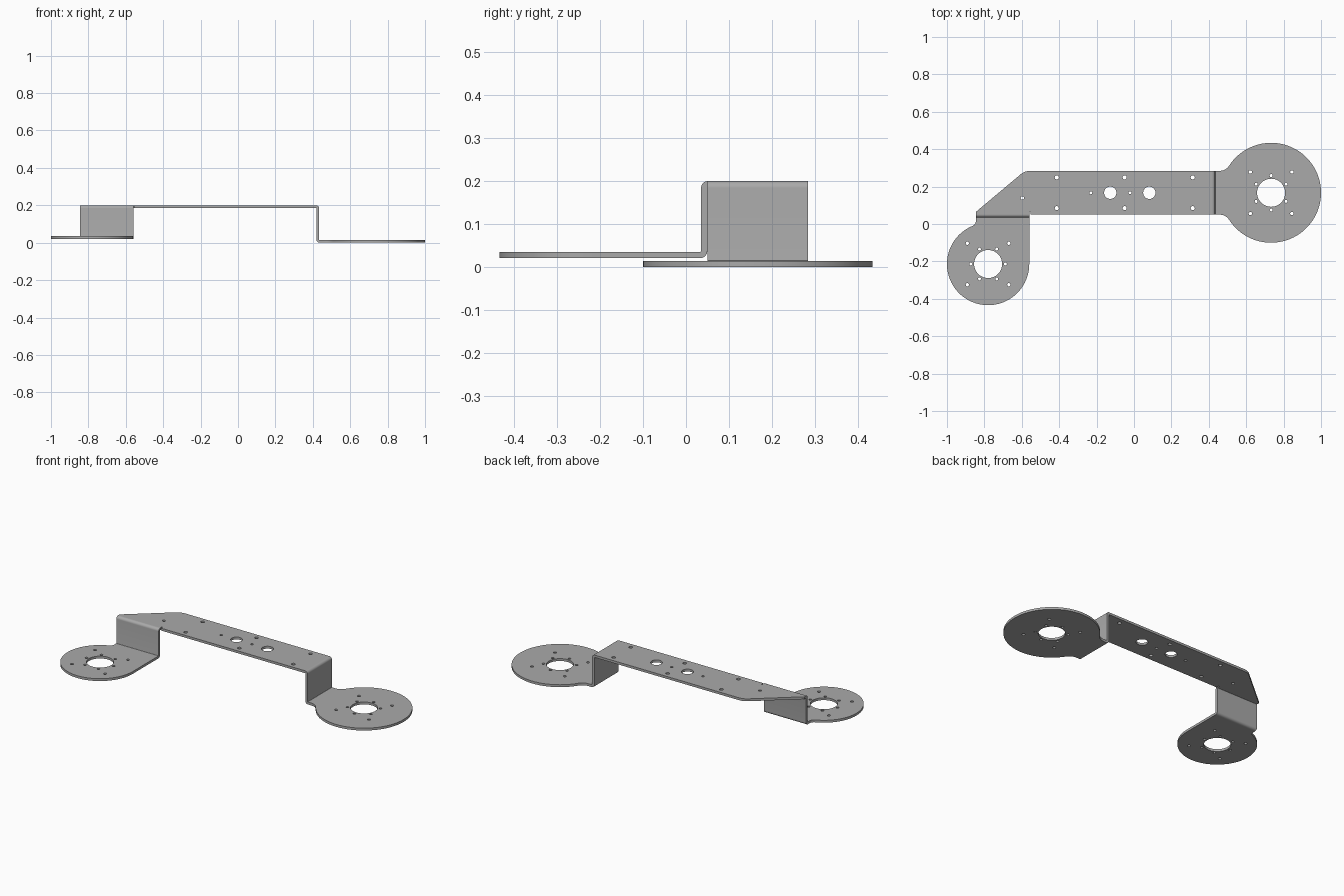
import bpy, bmesh
from math import sin, cos, pi, radians, sqrt, atan2, degrees
from mathutils import Matrix

cube = bpy.data.objects.get("Cube")
if cube:
    bpy.data.objects.remove(cube, do_unlink=True)

T = 0.0145       # sheet thickness
R = 0.002        # inside bend radius
TOP = 0.2        # top of the bridge
MID, HALF = 0.167, 0.117   # bridge centre line and half width

steel = bpy.data.materials.new("brushed_grey_steel")
steel.use_nodes = True
GREY = (0.4, 0.4, 0.4, 1)
steel.diffuse_color = GREY
steel.node_tree.nodes["Principled BSDF"].inputs["Base Color"].default_value = GREY


def arc(cx, cy, r, a0, a1, n=8):
    """Points along an arc, angles in degrees."""
    angles = [radians(a0 + (a1 - a0) * i / n) for i in range(n + 1)]
    return [(cx + r * cos(a), cy + r * sin(a)) for a in angles]


def hole(x, y, r):
    n = 48 if r > 0.02 else 16
    return arc(x, y, r, 0, 360, n)[:-1]


def sheet(name, loops, depth, matrix):
    """Fill an outline with holes, give it depth and place it."""
    curve = bpy.data.curves.new(name + "_outline", 'CURVE')
    curve.dimensions = '2D'
    curve.fill_mode = 'BOTH'
    curve.extrude = depth / 2
    for loop in loops:
        spline = curve.splines.new('POLY')
        spline.points.add(len(loop) - 1)
        for p, (x, y) in zip(spline.points, loop):
            p.co = (x, y, 0, 1)
        spline.use_cyclic_u = True
    helper = bpy.data.objects.new(name + "_outline", curve)
    mesh = bpy.data.meshes.new_from_object(helper)
    bpy.data.objects.remove(helper)
    bpy.data.curves.remove(curve)
    mesh.transform(matrix)
    bm = bmesh.new()
    bm.from_mesh(mesh)
    bmesh.ops.remove_doubles(bm, verts=bm.verts, dist=0.00005)
    bmesh.ops.recalc_face_normals(bm, faces=bm.faces)
    bm.to_mesh(mesh)
    bm.free()
    mesh.name = name
    mesh.materials.clear()
    mesh.materials.append(steel)
    obj = bpy.data.objects.new(name, mesh)
    bpy.context.collection.objects.link(obj)
    bpy.ops.object.select_all(action='DESELECT')
    obj.select_set(True)
    bpy.context.view_layer.objects.active = obj
    bpy.ops.object.shade_smooth_by_angle(angle=radians(30))
    return obj


def plate(name, loops, bottom):
    return sheet(name, loops, T, Matrix.Translation((0, 0, bottom + T / 2)))


def step_profile(face, low):
    """Z-shaped section of a vertical flange with a bend at each end."""
    tx, tz = face - T - R, TOP - T - R
    bx, bz = face + R, low + T + R
    return (arc(tx, tz, R + T, 90, 0) + arc(bx, bz, R, 180, 270, 4)
            + arc(bx, bz, R + T, 270, 180) + arc(tx, tz, R, 0, 90, 4))


def mount_holes(cx, cy, start):
    """Centre bore, ring of six and square of four."""
    loops = [hole(cx, cy, 0.075)]
    for i in range(6):
        a = radians(start + 60 * i)
        loops.append(hole(cx + 0.092 * cos(a), cy + 0.092 * sin(a), 0.008))
    loops += [hole(cx + sx * 0.111, cy + sy * 0.111, 0.009)
              for sx in (-1, 1) for sy in (-1, 1)]
    return loops


# Positions shared by neighbouring parts
left_x, inner_x = -0.845, -0.56      # sides of the front flange
front_face, side_face = 0.035, 0.434
foot_z = 0.0205
lo, hi = MID - HALF, MID + HALF

# Bridge plate with chamfered corner and bend relief notch
bridge = [(left_x, front_face + T + R), (inner_x, front_face + T + R),
          (inner_x, 0.068), (inner_x + 0.006, 0.068), (inner_x + 0.006, lo),
          (side_face - T - R, lo), (side_face - T - R, hi)]
bridge += arc(-0.555, hi - 0.08, 0.08, 90, 130) + [(left_x, 0.065)]
bridge_holes = [hole(x, y, 0.011) for x in (-0.413, -0.05, 0.314)
                for y in (MID - 0.082, MID + 0.082)]
bridge_holes += [hole(x, MID, 0.033) for x in (-0.127, 0.082)]
bridge_holes += [hole(x, MID, 0.008) for x in (-0.231, -0.022)]
bridge_holes.append(hole(-0.597, 0.139, 0.009))
plate("bridge_plate", [bridge] + bridge_holes, TOP - T)

# Bent flanges
sheet("left_flange", [step_profile(side_face, 0)], 2 * HALF,
      Matrix.Translation((0, MID, 0)) @ Matrix.Rotation(pi / 2, 4, 'X'))
turn = Matrix(((0, 0, -1, 0), (-1, 0, 0, 0), (0, 1, 0, 0), (0, 0, 0, 1)))
sheet("front_flange", [step_profile(-front_face, foot_z)], inner_x - left_x,
      Matrix.Translation(((left_x + inner_x) / 2, 0, 0)) @ turn)

# Large round mount with filleted neck
cx, r, f = 0.733, 0.267, 0.06
dx = sqrt((r + f) ** 2 - (HALF + f) ** 2)
a = degrees(atan2(HALF + f, dx))
start = side_face + R
large = [(start, lo)]
large += arc(cx - dx, lo - f, f, 90, a, 6)
large += arc(cx, MID, r, 180 + a, 540 - a, 80)[1:]
large += arc(cx - dx, hi + f, f, -a, -90, 6)[1:]
large += [(start, hi)]
plate("large_round_mount", [large] + mount_holes(cx, MID, 90), 0)

# Small round mount, straight on one side and filleted on the other
cx, cy, r, f = -0.78, -0.214, 0.22, 0.03
ox = left_x - f - cx
dy = sqrt((r + f) ** 2 - ox ** 2)
a = degrees(atan2(dy, ox))
end = front_face - R
small = [(left_x, end)]
small += arc(cx + ox, cy + dy, f, 0, a - 180, 6)
small += arc(cx, cy, r, a, 360, 64)[1:]
small += [(inner_x, end)]
plate("small_round_mount", [small] + mount_holes(cx, cy, 0), foot_z)
